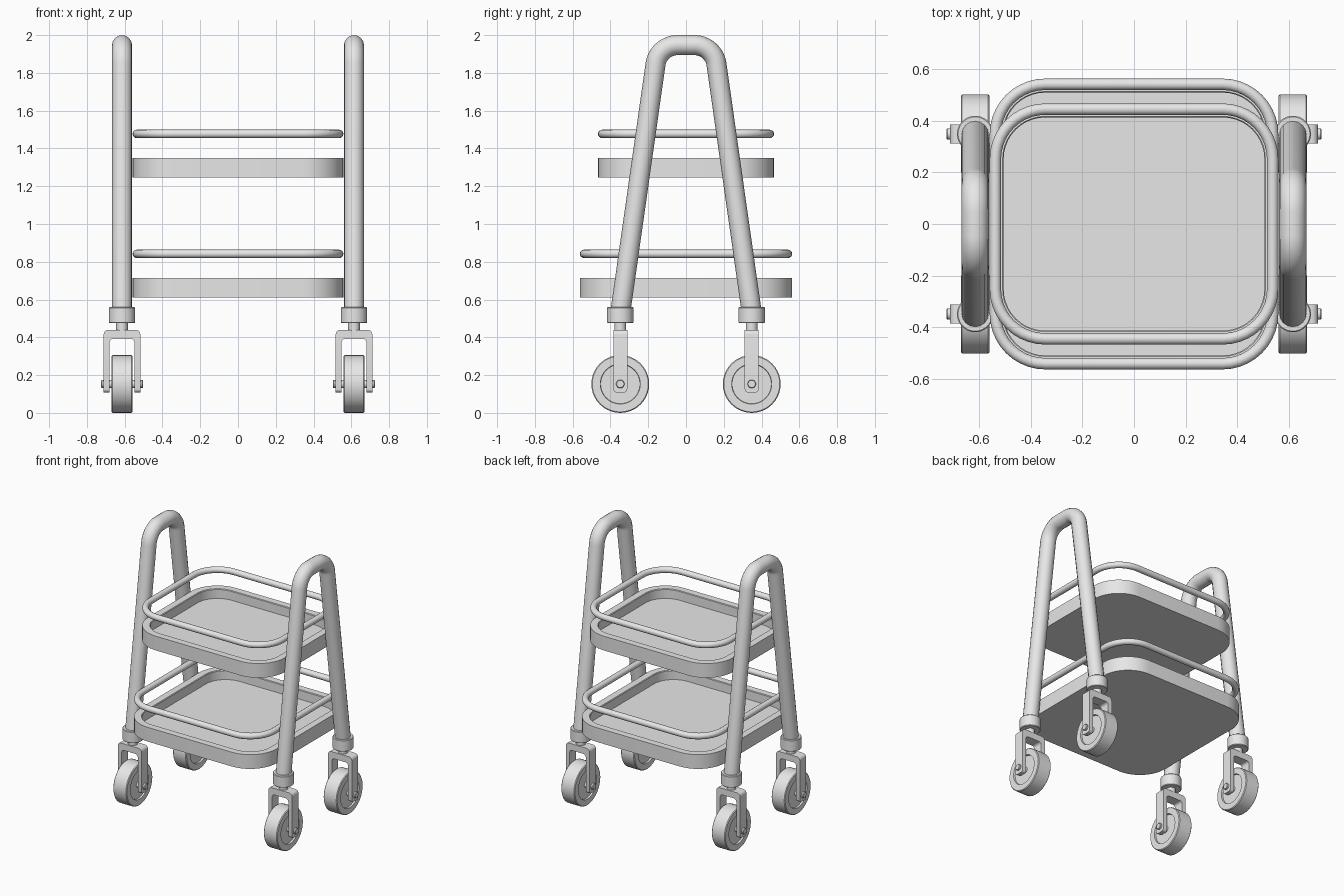
import bpy, bmesh, math
from mathutils import Vector, Matrix

cube = bpy.data.objects.get("Cube")
if cube:
    bpy.data.objects.remove(cube, do_unlink=True)

grey = bpy.data.materials.new("light grey")
grey.use_nodes = True
grey.diffuse_color = (0.8, 0.8, 0.8, 1)
grey.node_tree.nodes["Principled BSDF"].inputs["Base Color"].default_value = (0.8, 0.8, 0.8, 1)


def fillet(points, radii, closed=True, steps=10):
    """Round the corners of a 2D outline or path."""
    pts = [Vector(p) for p in points]
    out = []
    for i, (p, r) in enumerate(zip(pts, radii)):
        if r == 0 or (not closed and i in (0, len(pts) - 1)):
            out.append(p)
            continue
        u = (pts[i - 1] - p).normalized()
        v = (pts[(i + 1) % len(pts)] - p).normalized()
        half = u.angle(v) / 2
        c = p + (u + v).normalized() * r / math.sin(half)
        s = p + u * r / math.tan(half) - c
        e = p + v * r / math.tan(half) - c
        th = s.angle(e)
        for k in range(steps + 1):
            f = k / steps
            out.append(c + (s * math.sin((1 - f) * th) + e * math.sin(f * th)) / math.sin(th))
    return out


def smooth(ob):
    bpy.ops.object.select_all(action='DESELECT')
    ob.select_set(True)
    bpy.context.view_layer.objects.active = ob
    bpy.ops.object.shade_smooth_by_angle(angle=math.radians(35))


def finish(name, bm, loc=(0, 0, 0)):
    bmesh.ops.recalc_face_normals(bm, faces=bm.faces)
    me = bpy.data.meshes.new(name)
    bm.to_mesh(me)
    bm.free()
    me.materials.append(grey)
    ob = bpy.data.objects.new(name, me)
    ob.location = loc
    bpy.context.collection.objects.link(ob)
    smooth(ob)


def tube(name, path, radius, closed):
    cu = bpy.data.curves.new(name, 'CURVE')
    cu.dimensions = '3D'
    cu.bevel_depth = radius
    cu.bevel_resolution = 6
    cu.use_fill_caps = not closed
    sp = cu.splines.new('POLY')
    sp.points.add(len(path) - 1)
    for pt, co in zip(sp.points, path):
        pt.co = (*co, 1)
    sp.use_cyclic_u = closed
    cu.materials.append(grey)
    ob = bpy.data.objects.new(name, cu)
    bpy.context.collection.objects.link(ob)
    bpy.ops.object.select_all(action='DESELECT')
    ob.select_set(True)
    bpy.context.view_layer.objects.active = ob
    bpy.ops.object.convert(target='MESH')
    smooth(bpy.context.view_layer.objects.active)


def lathe(name, profile, axis, loc):
    """Spin (distance along axis, radius) pairs around the x or z axis."""
    bm = bmesh.new()
    turn = Matrix.Rotation(math.radians(90), 3, 'Y') if axis == 'X' else Matrix.Identity(3)
    vs = [bm.verts.new(turn @ Vector((r, 0, a))) for a, r in profile]
    edges = [bm.edges.new(pair) for pair in zip(vs, vs[1:])]
    bmesh.ops.spin(bm, geom=vs + edges, cent=(0, 0, 0), axis=turn @ Vector((0, 0, 1)),
                   angle=math.tau, steps=40, use_duplicate=False)
    bmesh.ops.remove_doubles(bm, verts=bm.verts, dist=0.0005)
    finish(name, bm, loc)


def rounded_rect(hx, hy, r):
    return fillet([(-hx, -hy), (hx, -hy), (hx, hy), (-hx, hy)], [r] * 4)


def tray(name, hy, z):
    """Shallow open tray: stacked rounded outlines joined by bands."""
    bm = bmesh.new()
    rings = []
    for inset, h in ((0, 0), (0, 0.105), (0.05, 0.105), (0.054, 0.1), (0.054, 0.035)):
        outline = rounded_rect(0.558 - inset, hy - inset, 0.215 - inset)
        rings.append([bm.verts.new((p.x, p.y, z + h)) for p in outline])
    n = len(rings[0])
    for a, b in zip(rings, rings[1:]):
        for i in range(n):
            j = (i + 1) % n
            bm.faces.new((a[i], a[j], b[j], b[i]))
    bm.faces.new(rings[0])
    bm.faces.new(rings[-1])
    finish(name, bm)


def fork(name, loc):
    """Upside-down U bracket, extruded front to back, rounded at its feet."""
    o, i, top, arch, low, hw = 0.097, 0.066, 0.44, 0.392, 0.108, 0.037
    outline = fillet([(-o, low), (-o, top), (o, top), (o, low),
                      (i, low), (i, arch), (-i, arch), (-i, low)],
                     [0, 0.025, 0.025, 0, 0, 0.02, 0.02, 0], steps=5)
    bm = bmesh.new()
    face = bm.faces.new([bm.verts.new((p.x, -hw, p.y)) for p in outline])
    ext = bmesh.ops.extrude_face_region(bm, geom=[face])
    moved = [g for g in ext["geom"] if isinstance(g, bmesh.types.BMVert)]
    bmesh.ops.translate(bm, verts=moved, vec=(0, 2 * hw, 0))
    feet = [e for e in bm.edges
            if all(abs(v.co.z - low) < 1e-4 for v in e.verts)
            and abs(e.verts[0].co.y - e.verts[1].co.y) < 1e-4]
    bmesh.ops.bevel(bm, geom=feet, offset=0.018, segments=4, profile=0.5, affect='EDGES')
    finish(name, bm, loc)


SIDE_X, LEG_Y, AXLE_Z = 0.614, 0.348, 0.153

# Trays with a guard rail floating above each
for level, hy, z in (("lower", 0.562, 0.61), ("upper", 0.466, 1.245)):
    tray(level + "_tray", hy, z)
    rail = rounded_rect(0.558 - 0.022, hy - 0.022, 0.193)
    tube(level + "_rail", [(p.x, p.y, z + 0.232) for p in rail], 0.022, True)

# Bent side frames
path = fillet([(-LEG_Y, 0.53), (-0.147, 1.947), (0.147, 1.947), (LEG_Y, 0.53)],
              [0, 0.118, 0.118, 0], closed=False, steps=14)
for side, sx in (("left", 1), ("right", -1)):
    x = sx * SIDE_X
    tube(side + "_frame", [(x, p.x, p.y) for p in path], 0.053, False)

    # Casters
    for end, sy in (("front", -1), ("back", 1)):
        y = sy * LEG_Y
        tag = f"{end}_{side}_"
        lathe(tag + "collar", [(0.475, 0), (0.475, 0.066), (0.479, 0.07), (0.556, 0.07),
                               (0.56, 0.066), (0.56, 0)], 'Z', (x, y, 0))
        lathe(tag + "stem", [(0.43, 0), (0.43, 0.031), (0.48, 0.031), (0.48, 0)], 'Z', (x, y, 0))
        fork(tag + "fork", (x, y, 0))
        half = [(0.043, 0), (0.043, 0.104), (0.055, 0.106), (0.055, 0.148), (0.05, 0.153)]
        wheel = half + [(-a, r) for a, r in reversed(half)]
        lathe(tag + "wheel", wheel, 'X', (x, y, AXLE_Z))
        pin = [(0.111, 0), (0.111, 0.019), (0.107, 0.022)]
        axle = pin + [(-a, r) for a, r in reversed(pin)]
        lathe(tag + "axle", axle, 'X', (x, y, AXLE_Z))
